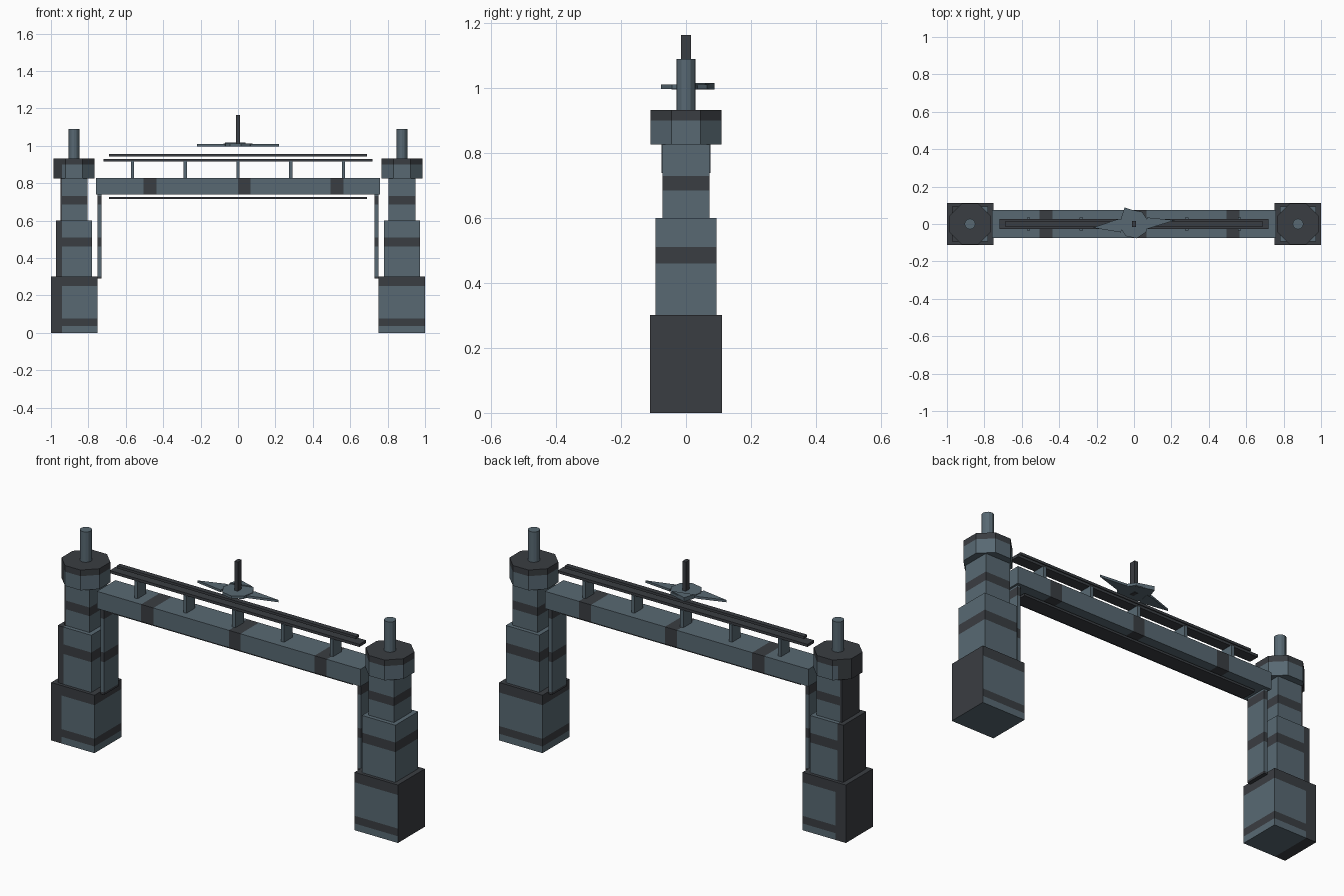
import bpy, bmesh, math
from mathutils import Vector

if "Cube" in bpy.data.objects:
    bpy.data.objects.remove(bpy.data.objects["Cube"])


def material(name, rgb):
    m = bpy.data.materials.new(name)
    m.diffuse_color = (*rgb, 1)
    m.use_nodes = True
    m.node_tree.nodes["Principled BSDF"].inputs["Base Color"].default_value = m.diffuse_color
    return m


SLATE = material("slate", (0.098, 0.141, 0.171))
DARK = material("dark grey", (0.042, 0.047, 0.054))

# painted camouflage bands, by height and along the beam
Z_BANDS = [(0.035, 0.075), (0.25, 0.302), (0.46, 0.51), (0.685, 0.73), (0.9, 0.935)]
X_BANDS = [(-0.505, -0.435), (0.0, 0.068), (0.495, 0.565)]


def cut(bm, axis, value):
    no = Vector((0, 0, 0))
    no[axis] = 1
    bmesh.ops.bisect_plane(bm, geom=bm.verts[:] + bm.edges[:] + bm.faces[:],
                           plane_co=no * value, plane_no=no)


def finish(name, bm, paint=None, mat=SLATE):
    """paint: None for one colour, 'tower' or 'beam' for cut bands."""
    if paint == "tower":
        for band in Z_BANDS:
            for v in band:
                cut(bm, 2, v)
        cut(bm, 0, -0.94)
    if paint == "beam":
        for band in X_BANDS:
            for v in band:
                cut(bm, 0, v)
    bmesh.ops.recalc_face_normals(bm, faces=bm.faces[:])
    for f in bm.faces:
        c = f.calc_center_median()
        if paint == "tower":
            f.material_index = int(c.x < -0.94 or c.x > 0.99
                                   or any(a < c.z < b for a, b in Z_BANDS))
        elif paint == "beam":
            f.material_index = int(any(a < c.x < b for a, b in X_BANDS))
    me = bpy.data.meshes.new(name)
    bm.to_mesh(me)
    bm.free()
    for m in ([SLATE, DARK] if paint else [mat]):
        me.materials.append(m)
    ob = bpy.data.objects.new(name, me)
    bpy.context.collection.objects.link(ob)
    return ob


def prism(name, pts, z0, z1, paint=None, mat=SLATE):
    """Extrude an outline of (x, y) points from z0 to z1."""
    bm = bmesh.new()
    f = bm.faces.new([bm.verts.new((x, y, z0)) for x, y in pts])
    top = bmesh.ops.extrude_face_region(bm, geom=[f])["geom"]
    bmesh.ops.translate(bm, vec=(0, 0, z1 - z0),
                        verts=[v for v in top if isinstance(v, bmesh.types.BMVert)])
    return finish(name, bm, paint, mat)


def box(name, x, w, d, z0, z1, paint=None, mat=SLATE):
    a, b = w / 2, d / 2
    return prism(name, [(x - a, -b), (x + a, -b), (x + a, b), (x - a, b)], z0, z1, paint, mat)


def ngon(x, r, n, turn=0.0):
    return [(x + r * math.cos(turn + math.tau * i / n), r * math.sin(turn + math.tau * i / n))
            for i in range(n)]


# towers, each stepped, with an eight-sided cap and a stub pole
for side, s in (("left", -1), ("right", 1)):
    x = s * 0.877
    box(side + "_tower_base", s * 0.875, 0.25, 0.222, 0, 0.302, "tower")
    box(side + "_tower_middle", x, 0.193, 0.188, 0.302, 0.6, "tower")
    box(side + "_tower_upper", x, 0.146, 0.146, 0.6, 0.828, "tower")
    prism(side + "_tower_cap", ngon(x, 0.109 / math.cos(math.pi / 8), 8, math.pi / 8),
          0.826, 0.932, "tower")
    prism(side + "_tower_pole", ngon(x, 0.029, 12), 0.932, 1.09)
    # thin plate standing against the inner tower face
    box(side + "_inner_plate", s * 0.74, 0.02, 0.12, 0.29, 0.742, "tower")

# cross beam and the strip hung under it
box("cross_beam", 0, 1.52, 0.152, 0.738, 0.828, "beam")
box("under_beam_strip", 0, 1.38, 0.08, 0.714, 0.726, mat=DARK)

# walkway above the beam
for i in range(5):
    box("rail_post", (i - 2) * 0.282, 0.018, 0.07, 0.826, 0.917)
box("lower_rail", 0, 1.44, 0.056, 0.915, 0.929, mat=DARK)
box("upper_rail", 0, 1.38, 0.026, 0.943, 0.956, mat=DARK)

# floating ornament with two blades, fins and a mast
prism("ornament_hub", ngon(0, 0.078, 8, 0.2), 0.997, 1.011)
prism("ornament_left_blade", [(-0.22, -0.02), (-0.07, -0.045), (-0.05, 0.03), (-0.09, 0.025)],
      0.996, 1.008)
prism("ornament_right_blade", [(0.22, 0.02), (0.07, 0.035), (0.06, -0.03), (0.09, -0.02)],
      0.996, 1.008)
prism("ornament_fin", [(-0.07, 0.03), (0.04, 0.06), (-0.05, 0.088)], 0.995, 1.016)
box("ornament_mast", 0, 0.02, 0.032, 0.995, 1.163, mat=DARK)
